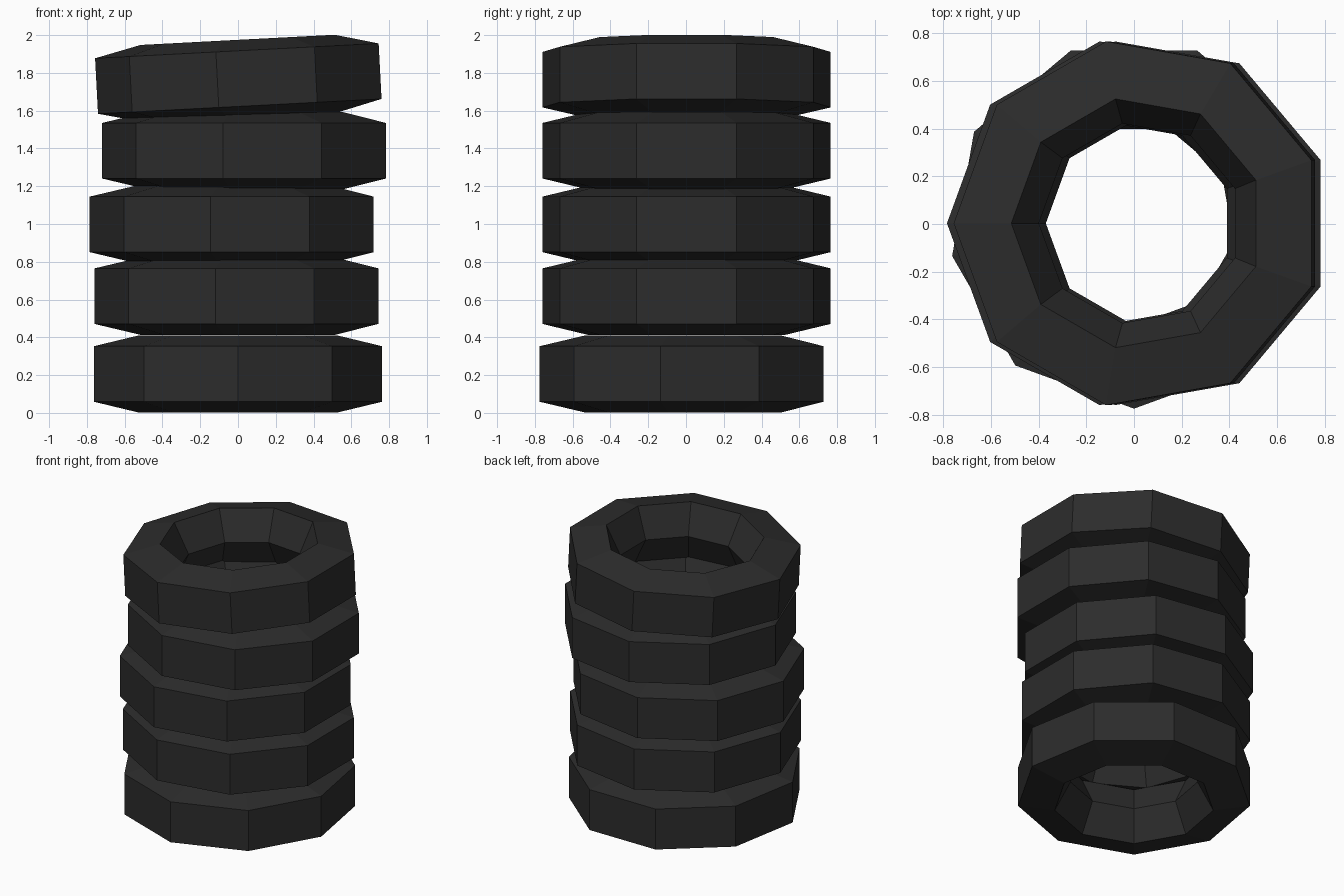
import bpy, bmesh
from math import radians, cos, sin, tau

if "Cube" in bpy.data.objects:
    bpy.data.objects.remove(bpy.data.objects["Cube"])

SIDES = 9
# Tyre cross-section: (radius, height) around the tyre's own centre
PROFILE = [(0.53, -0.205), (0.775, -0.147), (0.775, 0.147), (0.53, 0.205), (0.425, 0.0)]

rubber = bpy.data.materials.new("rubber")
rubber.diffuse_color = (0.025, 0.025, 0.025, 1)
rubber.use_nodes = True
rubber.node_tree.nodes["Principled BSDF"].inputs["Base Color"].default_value = rubber.diffuse_color


def tyre(name, location, turn, tilt=0):
    """Nine-sided ring swept from the cross-section."""
    bm = bmesh.new()
    rings = []
    for i in range(SIDES):
        a = radians(turn) + tau * i / SIDES
        rings.append([bm.verts.new((r * cos(a), r * sin(a), z)) for r, z in PROFILE])
    n = len(PROFILE)
    for i in range(SIDES):
        a, b = rings[i], rings[(i + 1) % SIDES]
        for j in range(n):
            k = (j + 1) % n
            bm.faces.new((a[j], b[j], b[k], a[k]))
    bmesh.ops.recalc_face_normals(bm, faces=bm.faces)
    mesh = bpy.data.meshes.new(name)
    bm.to_mesh(mesh)
    bm.free()
    mesh.materials.append(rubber)
    ob = bpy.data.objects.new(name, mesh)
    ob.location = location
    ob.rotation_euler = (0, radians(tilt), 0)
    bpy.context.collection.objects.link(ob)


# Stack from the ground up; the top tyre leans slightly
tyre("bottom_tyre", (0, 0, 0.206), -90)
tyre("second_tyre", (0.015, 0.003, 0.618), 180)
tyre("third_tyre", (-0.01, 0.003, 0.998), 180)
tyre("fourth_tyre", (0.055, 0.003, 1.388), 180)
tyre("top_tyre", (0.025, 0.003, 1.771), 180, tilt=-3)
